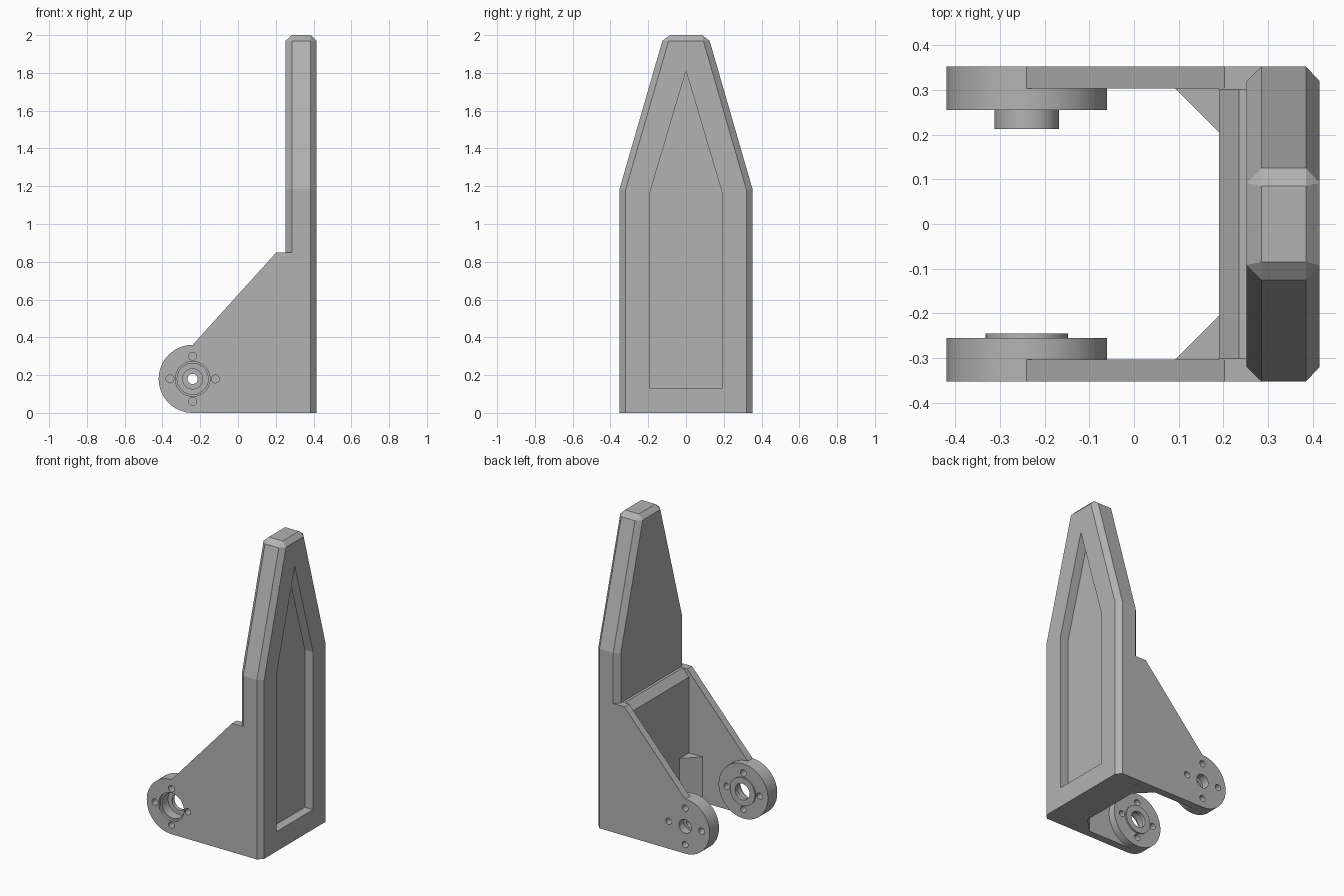
import bpy, bmesh, math
from mathutils import Vector, Matrix

if "Cube" in bpy.data.objects:
    bpy.data.objects.remove(bpy.data.objects["Cube"])

grey = bpy.data.materials.new("mid grey")
grey.diffuse_color = (0.45, 0.45, 0.45, 1)
grey.use_nodes = True
grey.node_tree.nodes["Principled BSDF"].inputs["Base Color"].default_value = grey.diffuse_color

PX, PZ, R = -0.24, 0.18, 0.18   # pivot position and lug radius
W = 0.352                       # half width


def finish(name, bm):
    bmesh.ops.recalc_face_normals(bm, faces=bm.faces[:])
    me = bpy.data.meshes.new(name)
    bm.to_mesh(me)
    bm.free()
    ob = bpy.data.objects.new(name, me)
    bpy.context.collection.objects.link(ob)
    me.materials.append(grey)
    return ob


def prism(name, pts, axis, a, b):
    """Extrude a 2D outline from a to b along an axis (0=x, 1=y, 2=z)."""
    bm = bmesh.new()
    vs = []
    for p in pts:
        c = list(p)
        c.insert(axis, a)
        vs.append(bm.verts.new(c))
    f = bm.faces.new(vs)
    res = bmesh.ops.extrude_face_region(bm, geom=[f])
    off = Vector((0, 0, 0))
    off[axis] = b - a
    bmesh.ops.translate(bm, vec=off, verts=[v for v in res["geom"] if isinstance(v, bmesh.types.BMVert)])
    return finish(name, bm)


def rod(name, x, z, r, a, b, n=48):
    """Cylinder along y between a and b."""
    bm = bmesh.new()
    m = Matrix.Translation((x, (a + b) / 2, z)) @ Matrix.Rotation(math.pi / 2, 4, 'X')
    bmesh.ops.create_cone(bm, cap_ends=True, segments=n, radius1=r, radius2=r, depth=abs(b - a), matrix=m)
    return finish(name, bm)


def boolean(ob, other, op):
    mod = ob.modifiers.new(op.lower(), 'BOOLEAN')
    mod.operation, mod.object, mod.solver = op, other, 'EXACT'
    bpy.context.view_layer.objects.active = ob
    bpy.ops.object.modifier_apply(modifier=mod.name)
    bpy.data.objects.remove(other)


def smooth(ob):
    bpy.ops.object.select_all(action='DESELECT')
    ob.select_set(True)
    bpy.context.view_layer.objects.active = ob
    bpy.ops.object.shade_smooth_by_angle(angle=math.radians(25))


# Back panel: bevelled pointed slab
bm = bmesh.new()
outer = [(W, 0), (W, 1.185), (0.125, 1.97), (0.085, 2.0)]
inner = [(0.32, 0), (0.32, 1.18), (0.092, 1.97)]
for x, outline in ((0.252, inner), (0.285, outer), (0.385, outer), (0.415, inner)):
    for y, z in outline:
        bm.verts.new((x, y, z))
        bm.verts.new((x, -y, z))
bmesh.ops.convex_hull(bm, input=bm.verts[:])
bmesh.ops.dissolve_limit(bm, angle_limit=math.radians(1), verts=bm.verts[:], edges=bm.edges[:])
panel = finish("back_panel", bm)

# Pointed recess in the outer face
pocket = [(-0.19, 0.13), (0.19, 0.13), (0.19, 1.17), (0, 1.81), (-0.19, 1.17)]
boolean(panel, prism("pocket_cutter", pocket, 0, 0.355, 0.5), 'DIFFERENCE')

# Cross wall between the arms, chamfered on its top edge
prism("cross_wall", [(0.19, 0), (0.27, 0), (0.27, 0.80), (0.19, 0.80)], 1, -0.302, 0.302)
prism("wall_top", [(0.19, 0.80), (0.27, 0.80), (0.27, 0.85), (0.235, 0.85)], 1, -0.302, 0.302)

# Side arms with rounded pivot lugs
arc = [(PX + R * math.cos(t), PZ + R * math.sin(t))
       for t in (math.pi / 2 + math.pi * i / 32 for i in range(33))]
profile = arc + [(0.285, 0), (0.285, 0.85), (0.203, 0.85)]

for s, side, boss_r, boss_end in ((-1, "front", 0.092, 0.245), (1, "rear", 0.072, 0.213)):
    arm = prism(side + "_arm", profile, 1, s * W, s * 0.303)
    lug = rod(side + "_lug", PX, PZ, R, s * 0.32, s * 0.255, 64)
    boolean(arm, lug, 'UNION')
    boolean(arm, rod(side + "_boss", PX, PZ, boss_r, s * 0.27, s * boss_end), 'UNION')
    # Stepped bore: (radius, start, end) measured from the middle outward
    if s < 0:
        bores = [(0.053, 0.2, 0.4), (0.082, 0.27, 0.4), (0.092, 0.335, 0.4)]
        depth = 0.2
    else:
        bores = [(0.027, 0.15, 0.4), (0.045, 0.30, 0.4), (0.053, 0.15, 0.235)]
        depth = 0.30
    for r, a, b in bores:
        boolean(arm, rod("bore_cutter", PX, PZ, r, s * a, s * b), 'DIFFERENCE')
    # Ring of four screw holes
    for k in range(4):
        t = k * math.pi / 2
        hole = rod("screw_cutter", PX + 0.12 * math.cos(t), PZ + 0.12 * math.sin(t),
                   0.021, s * depth, s * 0.4, 20)
        boolean(arm, hole, 'DIFFERENCE')
    smooth(arm)
    # Corner gusset between arm and wall
    prism(side + "_gusset", [(0.19, s * 0.205), (0.19, s * 0.303), (0.092, s * 0.303)], 2, 0, 0.3)
